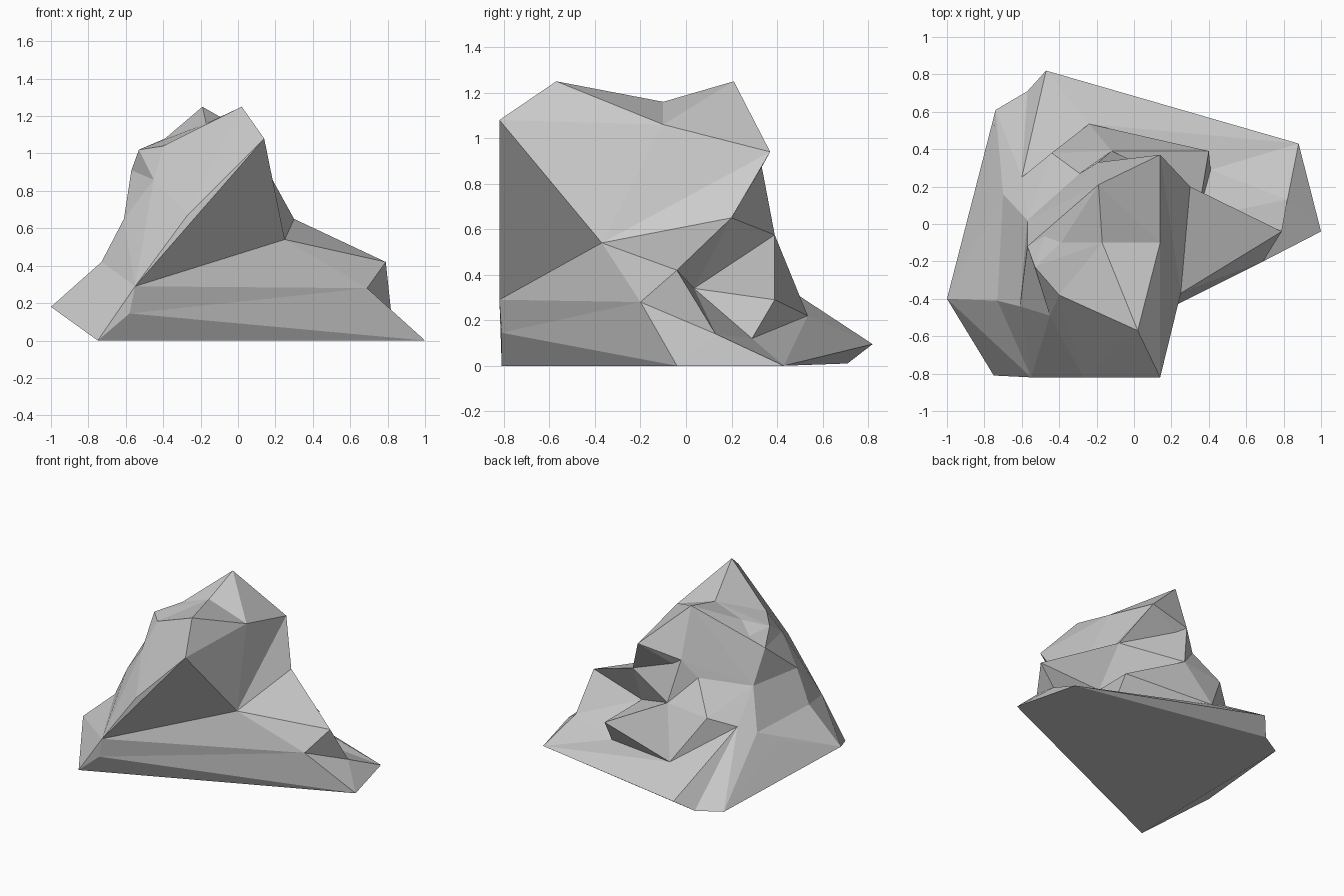
import bpy
import bmesh

if "Cube" in bpy.data.objects:
    bpy.data.objects.remove(bpy.data.objects["Cube"])

# Key corners of the boulder, grouped by region
corners = {
    # foot outline
    "foot_fl": (-.75, -.81, 0), "foot_r": (1, -.04, 0), "foot_br": (.88, .43, 0),
    "foot_b": (-.57, .71, .01), "foot_bl": (-.74, .61, .01),
    "tail": (-.47, .82, .095), "left_tip": (-1, -.4, .18),
    # front skirt
    "lip_low": (-.58, -.81, .145), "lip_high": (-.55, -.82, .29), "lip_mid": (-.27, -.82, .67),
    "elbow": (.25, -.37, .54),
    # right spur
    "spur_f": (.69, -.2, .28), "spur_t": (.79, -.04, .42), "spur_b": (.82, .13, .14),
    "neck": (.30, .2, .65), "notch": (.34, .035, .34),
    # crown
    "prow": (.14, -.82, 1.08), "peak_f": (.02, -.57, 1.25), "saddle": (-.17, -.1, 1.16),
    "brow": (.14, -.1, 1.06), "peak_b": (-.19, .21, 1.25), "nape": (.14, .37, .94),
    "nape_l": (-.19, .33, .89), "nape_low": (-.29, .27, .76), "roof_mid": (-.39, -.10, 1.08),
    "ledge_f": (-.40, -.38, 1.04), "ledge": (-.53, -.23, 1.02), "ledge_b": (-.47, -.04, .99),
    # left flank
    "cheek": (-.45, -.49, .86), "cheek_b": (-.57, -.12, .91), "rib": (-.61, -.44, .65),
    "rib_low": (-.73, -.41, .42), "hip": (-.57, .02, .68), "hip_low": (-.70, .16, .42),
    "side": (-.79, .02, .33),
    # back
    "shelf": (-.12, .39, .575), "shelf_r": (.40, .39, .29), "under": (.41, .29, .12),
    "fin_r": (-.24, .535, .22), "fin_t": (-.44, .38, .54), "fin_l": (-.60, .25, .47),
    "core": (-.05, -.1, .2),
}


def chunk(name, names):
    """Flat-faced convex block of rock spanning the core and the named corners."""
    bm = bmesh.new()
    for n in names.split() + ["core"]:
        bm.verts.new(corners[n])
    bmesh.ops.convex_hull(bm, input=bm.verts[:])
    loose = [v for v in bm.verts if not v.link_faces]
    if loose:
        bmesh.ops.delete(bm, geom=loose, context='VERTS')
    bmesh.ops.recalc_face_normals(bm, faces=bm.faces[:])
    mesh = bpy.data.meshes.new(name)
    bm.to_mesh(mesh)
    bm.free()
    obj = bpy.data.objects.new(name, mesh)
    bpy.context.collection.objects.link(obj)
    return obj


# Wide foot and front skirt
chunk("foot", "foot_fl foot_r foot_br foot_b foot_bl lip_low spur_f spur_b under")
chunk("front_skirt", "lip_low lip_high elbow spur_f")

# Overhanging crown, split at the saddle between both peaks
chunk("front_crown", "prow peak_f saddle brow ledge_f cheek lip_mid lip_high elbow")
chunk("back_crown", "peak_b saddle brow nape nape_l nape_low roof_mid ledge_b cheek_b hip elbow")
chunk("crown_ledge", "saddle roof_mid ledge ledge_f ledge_b cheek cheek_b")

# Right shoulder and spur
chunk("shoulder", "elbow nape neck nape_l nape_low")
chunk("spur_ridge", "elbow neck spur_t spur_f notch")
chunk("spur_root", "spur_f spur_t spur_b notch")
chunk("spur_heel", "spur_b notch under")

# Left flank in three steps
chunk("upper_flank", "rib cheek cheek_b hip lip_high lip_mid")
chunk("middle_flank", "rib rib_low hip hip_low lip_high")
chunk("lower_flank", "left_tip rib_low lip_high lip_low foot_fl side hip_low")
chunk("flank_base", "left_tip foot_fl foot_bl side")
chunk("back_flank", "side hip_low fin_l foot_bl foot_b")

# Back recess, shelf and tail fin
chunk("back_recess", "neck notch shelf nape_l nape_low hip elbow")
chunk("back_shelf", "shelf shelf_r under notch fin_r")
chunk("left_shelf", "nape_low hip hip_low fin_t fin_l shelf")
chunk("fin_top", "fin_r fin_t fin_l shelf")
chunk("tail_fin", "fin_r fin_l tail foot_b")
chunk("tail_skirt", "tail fin_r under foot_br foot_b")
